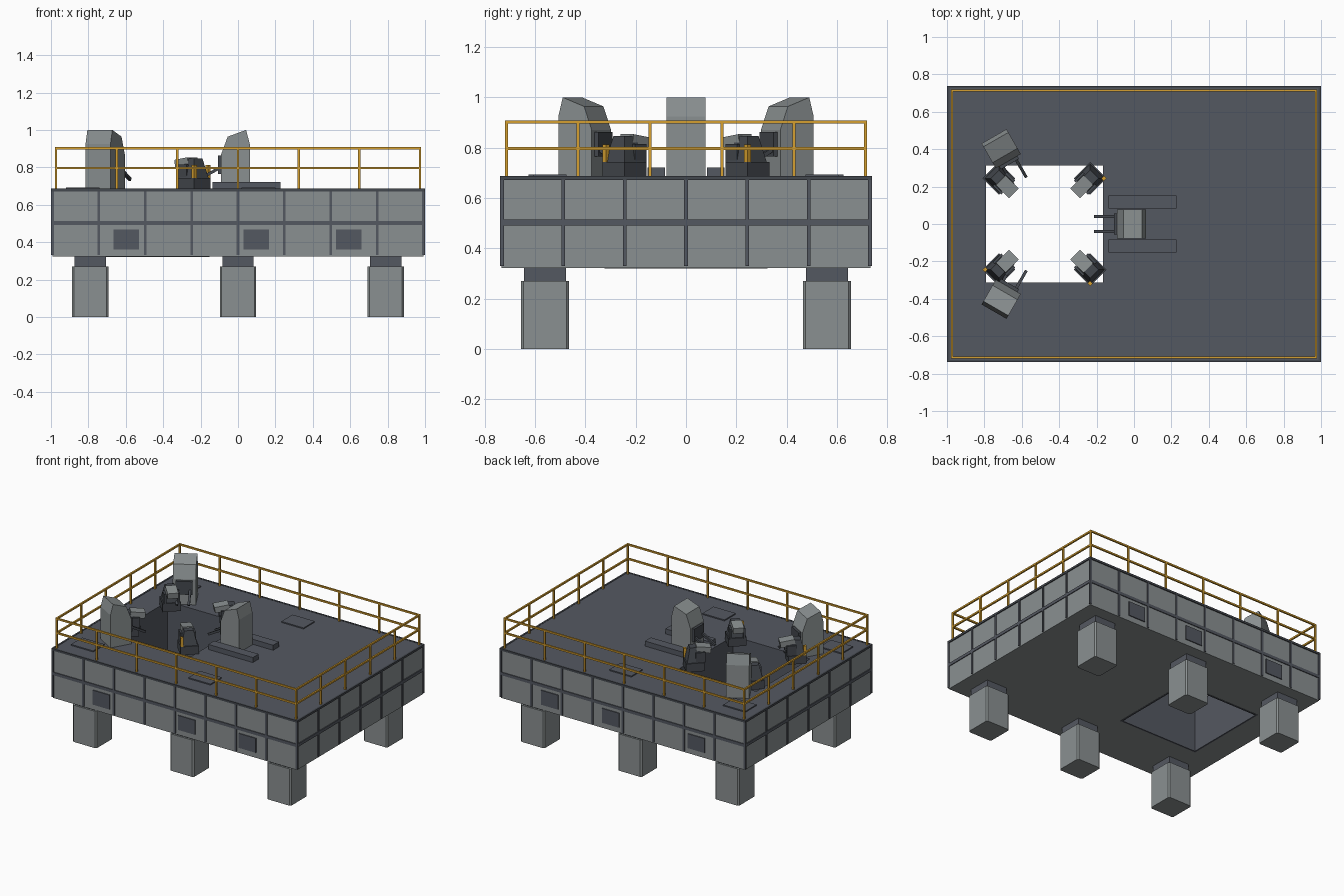
import bpy, bmesh, math
from mathutils import Matrix, Vector

if "Cube" in bpy.data.objects:
    bpy.data.objects.remove(bpy.data.objects["Cube"])


def material(name, r, g, b):
    lin = [((c / 255 + 0.055) / 1.055) ** 2.4 for c in (r, g, b)]
    m = bpy.data.materials.new(name)
    m.diffuse_color = (*lin, 1)
    m.use_nodes = True
    m.node_tree.nodes["Principled BSDF"].inputs["Base Color"].default_value = m.diffuse_color
    return m


HULL = material("hull grey", 138, 144, 145)
DECK = material("deck slate", 84, 88, 97)
DARK = material("machine dark", 68, 72, 78)
GOLD = material("rail yellow", 214, 160, 48)


def finish(name, bm, *mats):
    bmesh.ops.recalc_face_normals(bm, faces=bm.faces)
    me = bpy.data.meshes.new(name)
    bm.to_mesh(me)
    bm.free()
    for m in mats:
        me.materials.append(m)
    ob = bpy.data.objects.new(name, me)
    bpy.context.collection.objects.link(ob)
    return ob


def add_box(bm, x0, x1, y0, y1, z0, z1, M=Matrix(), taper=1.0):
    """Box between limits; taper scales the top face about its centre."""
    cx, cy = (x0 + x1) / 2, (y0 + y1) / 2
    vs = []
    for z, s in ((z0, 1), (z1, taper)):
        for x, y in ((x0, y0), (x1, y0), (x1, y1), (x0, y1)):
            vs.append(bm.verts.new(M @ Vector((cx + (x - cx) * s, cy + (y - cy) * s, z))))
    for f in ((3, 2, 1, 0), (4, 5, 6, 7), (0, 1, 5, 4), (1, 2, 6, 5), (2, 3, 7, 6), (3, 0, 4, 7)):
        bm.faces.new([vs[i] for i in f])


def box(name, mat, *lim, M=Matrix(), taper=1.0, bevel=0):
    """Box object; bevel chamfers the upright edges."""
    bm = bmesh.new()
    add_box(bm, *lim, M=M, taper=taper)
    if bevel:
        upright = [e for e in bm.edges if abs(e.verts[0].co.z - e.verts[1].co.z) > 0.01]
        bmesh.ops.bevel(bm, geom=upright, offset=bevel, segments=1, affect='EDGES')
    return finish(name, bm, mat)


def beam(name, mat, a, b, w, M=Matrix()):
    """Square bar from a to b."""
    a, b = M @ Vector(a), M @ Vector(b)
    d = b - a
    R = Matrix.Translation(a) @ d.to_track_quat('Z', 'Y').to_matrix().to_4x4()
    return box(name, mat, -w / 2, w / 2, -w / 2, w / 2, 0, d.length, M=R)


def ring(name, mats, outer, inner, z0, z1):
    """Rectangular slab with a rectangular hole; mats: outer sides, top, bottom, inner walls."""
    bm = bmesh.new()

    def loop(r, z):
        return [bm.verts.new((x, y, z)) for x, y in ((r[0], r[2]), (r[1], r[2]), (r[1], r[3]), (r[0], r[3]))]
    ob, ot, ib, it = loop(outer, z0), loop(outer, z1), loop(inner, z0), loop(inner, z1)
    for k, (p, q) in enumerate(((ob, ot), (ot, it), (ib, ob), (it, ib))):
        for i in range(4):
            j = (i + 1) % 4
            bm.faces.new((p[i], p[j], q[j], q[i])).material_index = k
    return finish(name, bm, *mats)


def around(hx, hy):
    return (-hx, hx, -hy, hy)


POOL = (-0.79, -0.165, -0.312, 0.312)
DZ = 0.685
HX, HY = 0.993, 0.732

# Hull, deck plate and its dark edge strip
ring("hull", (HULL, DECK, HULL, DECK), around(HX, HY), POOL, 0.322, 0.676)
ring("deck_plate", [DECK] * 4, around(0.99, 0.729), POOL, 0.674, DZ)
ring("deck_edge", [DARK] * 4, around(1.0, 0.739), around(0.987, 0.726), 0.672, DZ + 0.002)
ring("pool_frame", [DECK] * 4, (POOL[0] - 0.012, POOL[1] + 0.012, POOL[2] - 0.012, POOL[3] + 0.012),
     POOL, 0.320, 0.326)

# Hull ribs and the belt around the middle
bm = bmesh.new()
for s in (-1, 1):
    for i in range(-4, 5):
        x = i * 0.248
        add_box(bm, x - 0.007, x + 0.007, s * HY - 0.006, s * HY + 0.006, 0.33, 0.675)
    for i in range(-3, 4):
        y = i * 0.2435
        add_box(bm, s * HX - 0.006, s * HX + 0.006, y - 0.007, y + 0.007, 0.33, 0.675)
finish("hull_ribs", bm, DECK)
ring("hull_belt", [DECK] * 4, around(HX + 0.006, HY + 0.006), around(HX - 0.01, HY - 0.01), 0.492, 0.514)

# Side vents, front and back
for s, side in ((-1, "front"), (1, "back")):
    for x in (-0.597, 0.098, 0.592):
        box(f"{side}_vent", DECK, x - 0.069, x + 0.069, s * HY - 0.007, s * HY + 0.007, 0.362, 0.468)

# Legs with collars
for x in (-0.79, 0, 0.79):
    for y in (-0.56, 0.56):
        box("leg", HULL, x - 0.097, x + 0.097, y - 0.096, y + 0.096, 0, 0.27, bevel=0.01)
        box("leg_collar", DECK, x - 0.084, x + 0.084, y - 0.084, y + 0.084, 0.265, 0.326)

# Railing
RX, RY, W = 0.973, 0.714, 0.012
for z, name in ((0.902, "top_rail"), (0.797, "middle_rail")):
    ring(name, [GOLD] * 4, around(RX + W / 2, RY + W / 2), around(RX - W / 2, RY - W / 2),
         z - W / 2, z + W / 2)
posts = [(-RX + i * RX / 3, s * RY) for i in range(7) for s in (-1, 1)]
posts += [(s * RX, -RY + i * RY * 2 / 5) for i in range(1, 5) for s in (-1, 1)]
bm = bmesh.new()
for x, y in posts:
    add_box(bm, x - 0.006, x + 0.006, y - 0.006, y + 0.006, DZ, 0.9)
finish("rail_posts", bm, GOLD)

# Deck hatches and skids beside the middle tower
for s in (-1, 1):
    for x, y in ((0.11, 0.54), (-0.83, 0.56)):
        box("deck_hatch", DECK, x - 0.09, x + 0.09, s * y - 0.065, s * y + 0.065, DZ - 0.002, 0.693)
    box("skid", DECK, -0.135, 0.227, s * 0.118 - 0.034, s * 0.118 + 0.034, DZ - 0.002, 0.722)

CENTRE = Matrix.Translation((-0.478, 0, 0))

# Three towers around the pool, each facing its centre
PROFILE = [(0.388, DZ), (0.388, 0.87), (0.423, 0.964), (0.521, 1.0), (0.541, 0.925), (0.541, DZ)]
for k in range(3):
    M = CENTRE @ Matrix.Rotation(k * 2 * math.pi / 3, 4, 'Z')
    bm = bmesh.new()
    a, b = [[bm.verts.new(M @ Vector((u, v, z))) for u, z in PROFILE] for v in (-0.077, 0.077)]
    bm.faces.new(a)
    bm.faces.new(b)
    for i in range(6):
        j = (i + 1) % 6
        bm.faces.new((a[i], a[j], b[j], b[i]))
    finish("tower", bm, HULL)
    box("tower_panel", DARK, 0.370, 0.392, -0.056, 0.056, 0.765, 0.862, M=M)
    for v in (-0.04, 0.04):
        beam("tower_arm", DARK, (0.385, v, 0.80), (0.268, v, 0.735), 0.016, M)

# Four corner machines at the pool corners
for k in range(4):
    M = CENTRE @ Matrix.Rotation(math.pi / 4 + k * math.pi / 2, 4, 'Z') @ Matrix.Translation((0.345, 0, 0))
    box("machine_base", DARK, -0.062, 0.062, -0.062, 0.062, DZ - 0.002, 0.744, M=M)
    box("machine_body", DARK, -0.054, 0.054, -0.054, 0.054, 0.744, 0.846, M=M, taper=0.58)
    tilt = M @ Matrix.Translation((-0.012, 0, 0.838)) @ Matrix.Rotation(math.radians(-8), 4, 'Y')
    box("machine_head", HULL, -0.1, 0.0, -0.037, 0.037, -0.026, 0.016, M=tilt)
    for s in (-1, 1):
        box("machine_cheek", DARK, -0.07, -0.005, s * 0.046 - 0.007, s * 0.046 + 0.007, 0.74, 0.815, M=M)
    box("machine_marker", GOLD, 0.042, 0.062, -0.062, -0.042, 0.744, 0.812, M=M)
